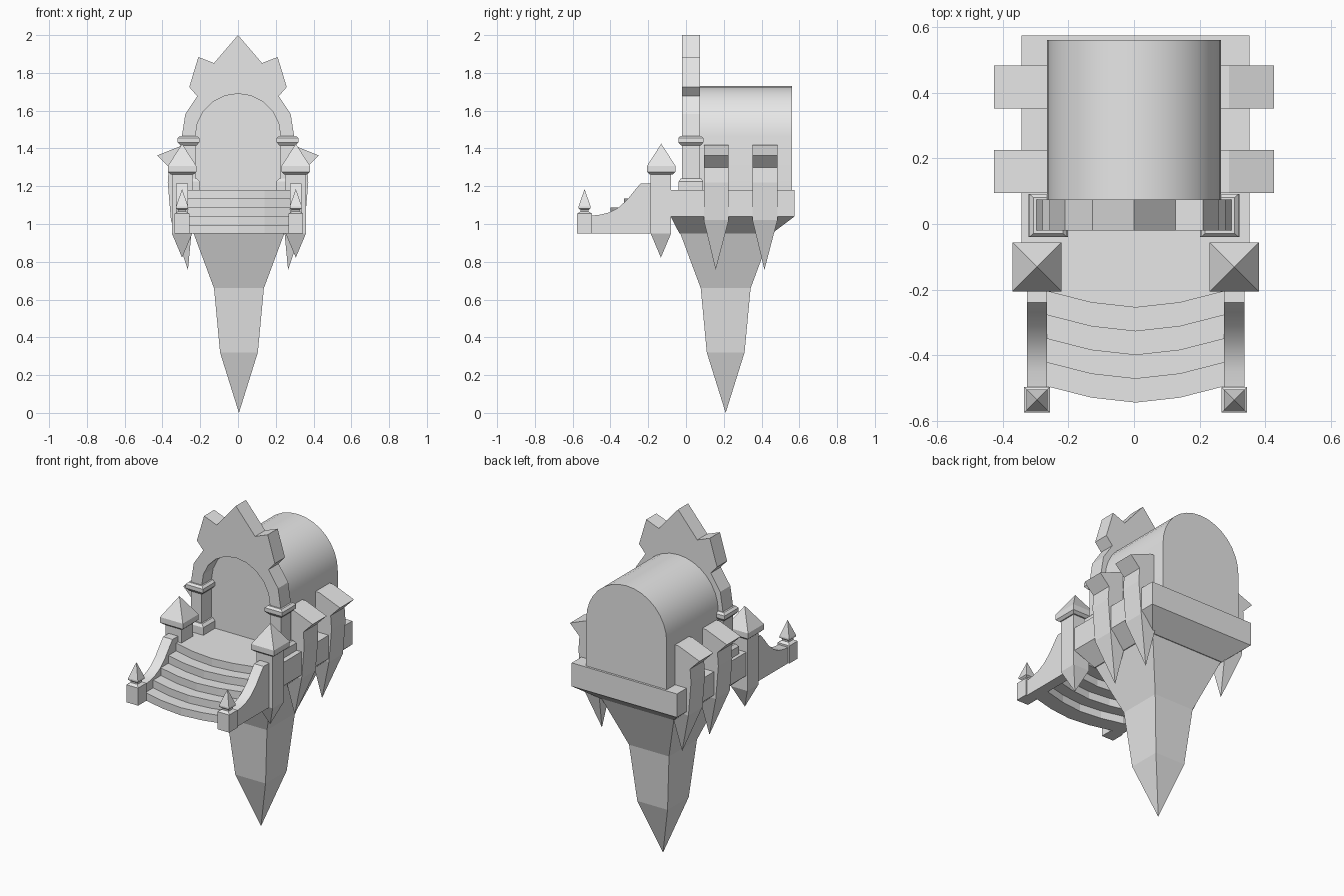
import bpy
import bmesh
import math

cube = bpy.data.objects.get("Cube")
if cube:
    bpy.data.objects.remove(cube, do_unlink=True)

stone = bpy.data.materials.new("grey_stone")
stone.use_nodes = True
GREY = (0.8, 0.8, 0.8, 1.0)
stone.diffuse_color = GREY
stone.node_tree.nodes["Principled BSDF"].inputs["Base Color"].default_value = GREY


def finish(name, bm, smooth=False):
    """Clean up the mesh, link it and give it the stone material."""
    bmesh.ops.remove_doubles(bm, verts=bm.verts, dist=0.0005)
    bmesh.ops.recalc_face_normals(bm, faces=bm.faces)
    mesh = bpy.data.meshes.new(name)
    bm.to_mesh(mesh)
    bm.free()
    mesh.materials.append(stone)
    obj = bpy.data.objects.new(name, mesh)
    bpy.context.collection.objects.link(obj)
    if smooth:
        bpy.ops.object.select_all(action="DESELECT")
        obj.select_set(True)
        bpy.context.view_layer.objects.active = obj
        bpy.ops.object.shade_smooth_by_angle(angle=math.radians(35))
    return obj


def prism(name, outline, axis, start, end, smooth=False):
    """Extrude a 2D outline along one axis."""
    bm = bmesh.new()
    place = {
        "x": lambda p, d: (d, p[0], p[1]),
        "y": lambda p, d: (p[0], d, p[1]),
        "z": lambda p, d: (p[0], p[1], d),
    }[axis]
    a = [bm.verts.new(place(p, start)) for p in outline]
    b = [bm.verts.new(place(p, end)) for p in outline]
    bm.faces.new(a)
    bm.faces.new(b)
    for i in range(len(a)):
        j = (i + 1) % len(a)
        bm.faces.new((a[i], a[j], b[j], b[i]))
    return finish(name, bm, smooth)


def loft(name, rings):
    """Stack rectangles (centre x, centre y, half x, half y, z); zero size is a tip."""
    bm = bmesh.new()
    loops = []
    for cx, cy, hx, hy, z in rings:
        if hx == 0:
            loops.append([bm.verts.new((cx, cy, z))] * 4)
        else:
            loops.append([bm.verts.new((cx + sx * hx, cy + sy * hy, z))
                          for sx, sy in ((-1, -1), (1, -1), (1, 1), (-1, 1))])
    for low, high in zip(loops, loops[1:]):
        for i in range(4):
            j = (i + 1) % 4
            bm.faces.new(list(dict.fromkeys((low[i], low[j], high[j], high[i]))))
    for end in (loops[0], loops[-1]):
        if end[0] is not end[1]:
            bm.faces.new(end)
    return finish(name, bm)


def square_loft(name, cx, cy, profile):
    return loft(name, [(cx, cy, h, h, z) for h, z in profile])


MID = 0.005

# Platform with chamfered underside, and the hanging spike below it
loft("platform", [(MID, 0.21, 0.245, 0.245, 0.95), (MID, 0.247, 0.348, 0.328, 1.04),
                  (MID, 0.247, 0.348, 0.328, 1.18)])
square_loft("hanging_spike", MID, 0.21, [(0, 0), (0.1, 0.32), (0.132, 0.66), (0.242, 0.955)])
loft("landing", [(MID, -0.1, 0.272, 0.05, 1.05), (MID, -0.1, 0.272, 0.05, 1.18)])

# Barrel-vaulted hall
R = 0.266
vault = [(-R, 1.175)] + [
    (-R * math.cos(math.pi * i / 16), 1.464 + R * math.sin(math.pi * i / 16))
    for i in range(17)] + [(R, 1.175)]
prism("vaulted_hall", vault, "y", 0.072, 0.562, smooth=True)

# Arched portal with a jagged crown
half = [(0.297, 1.18), (0.297, 1.466), (0.279, 1.582), (0.216, 1.677),
        (0.258, 1.725), (0.21, 1.884), (0.127, 1.852)]
r = 0.226
arch = [(r * math.cos(math.pi * i / 10), 1.464 + r * math.sin(math.pi * i / 10))
        for i in range(11)]
outline = half + [(0, 2.0)] + [(-x, z) for x, z in reversed(half)]
outline += [(-r, 1.18)] + arch[::-1] + [(r, 1.18)]
prism("portal_arch", outline, "y", -0.02, 0.075)

# Curved floating steps
RISE, RUN = 0.046, 0.0725
front = [(-0.272, -0.205), (-0.135, -0.24), (0, -0.255), (0.135, -0.24), (0.272, -0.205)]
for n in range(5):
    nose = [(x + MID, y - RUN * n) for x, y in front]
    if n == 0:
        back = [(0.272 + MID, -0.145), (-0.272 + MID, -0.145)]
    else:
        back = [(x, y + RUN + 0.025) for x, y in reversed(nose)]
    top = 1.18 - RISE * n
    prism("step_%d" % (n + 1), nose + back, "z", top - RISE, top)

# Sweeping handrail profile in the y-z plane
rail = [(-0.51, 0.95), (-0.51, 1.043), (-0.45, 1.05), (-0.41, 1.06), (-0.36, 1.085),
        (-0.31, 1.13), (-0.27, 1.18), (-0.24, 1.215), (-0.18, 1.215), (-0.18, 0.95)]

for side, s in (("left", 1), ("right", -1)):
    # Portal column plinth and capital
    cx = s * 0.262
    loft(side + "_plinth", [(cx, 0.026, 0.06, 0.065, 1.18), (cx, 0.026, 0.06, 0.065, 1.225),
                            (cx, 0.026, 0.045, 0.055, 1.24)])
    loft(side + "_capital", [(cx, 0.026, 0.042, 0.052, 1.415), (cx, 0.026, 0.058, 0.066, 1.432),
                             (cx, 0.026, 0.058, 0.066, 1.455), (cx, 0.026, 0.045, 0.055, 1.467)])

    # Large post with pointed foot and pyramid roof
    px = MID + s * 0.301
    square_loft(side + "_large_post", px, -0.133, [(0, 0.822), (0.054, 0.95), (0.054, 1.27)])
    square_loft(side + "_post_roof", px, -0.131,
                [(0.06, 1.262), (0.075, 1.275), (0.075, 1.308), (0, 1.425)])

    # Handrail and small end post
    prism(side + "_handrail", rail, "x", px - 0.031, px + 0.031, smooth=True)
    square_loft(side + "_end_post", px, -0.537,
                [(0.039, 0.95), (0.039, 1.055), (0.022, 1.066), (0.022, 1.075),
                 (0.032, 1.083), (0.032, 1.093), (0, 1.185)])

    # Buttresses with overhanging caps and hanging points
    shape = [(0.24, 1.02), (0.355, 1.02), (0.372, 1.22), (0.366, 1.3),
             (0.428, 1.363), (0.29, 1.418), (0.24, 1.418)]
    for label, cy in (("front", 0.16), ("back", 0.418)):
        prism("%s_%s_buttress" % (side, label), [(s * x, z) for x, z in shape],
              "y", cy - 0.066, cy + 0.066)
        loft("%s_%s_buttress_point" % (side, label),
             [(s * 0.265, cy - 0.003, 0, 0, 0.757), (s * 0.2975, cy, 0.0575, 0.066, 1.02)])
